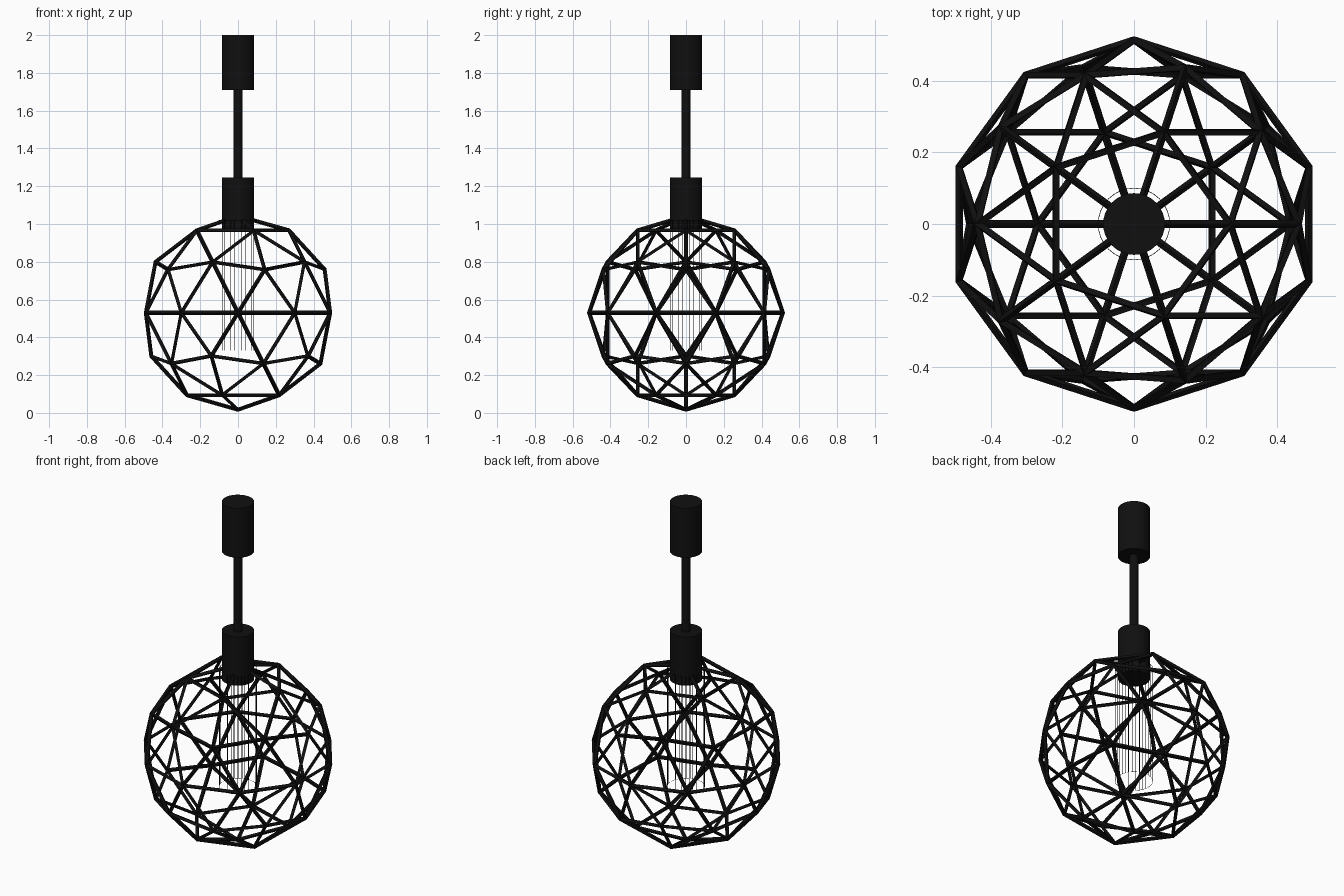
import bpy

if "Cube" in bpy.data.objects:
    bpy.data.objects.remove(bpy.data.objects["Cube"])

black = bpy.data.materials.new("black_metal")
black.diffuse_color = (0.005, 0.005, 0.005, 1)
black.use_nodes = True
black.node_tree.nodes["Principled BSDF"].inputs["Base Color"].default_value = black.diffuse_color


def finish(name, smooth=False):
    ob = bpy.context.object
    ob.name = name
    ob.data.materials.append(black)
    if smooth:
        bpy.ops.object.shade_smooth_by_angle()
    return ob


def cylinder(name, radius, z0, z1, sides=32, smooth=True, fill='NGON'):
    bpy.ops.mesh.primitive_cylinder_add(vertices=sides, radius=radius, depth=z1 - z0,
                                        location=(0, 0, (z0 + z1) / 2), end_fill_type=fill)
    return finish(name, smooth)


def wireframe(ob, thickness):
    mod = ob.modifiers.new("wire", 'WIREFRAME')
    mod.thickness = thickness
    mod.offset = 0
    mod.use_even_offset = True
    mod.use_boundary = True


# Ceiling mount, rod and lamp socket
cylinder("ceiling_mount", 0.086, 1.71, 2.0)
cylinder("hanging_rod", 0.025, 1.23, 1.72)
cylinder("lamp_socket", 0.086, 0.96, 1.245)

# Geodesic cage of struts
bpy.ops.mesh.primitive_ico_sphere_add(subdivisions=2, radius=0.513, location=(0, 0, 0.53))
wireframe(finish("geodesic_shade"), 0.022)

# Fine wire cylinder around the bulb position
wireframe(cylinder("inner_wire_cage", 0.1, 0.33, 1.02, smooth=False), 0.002)
